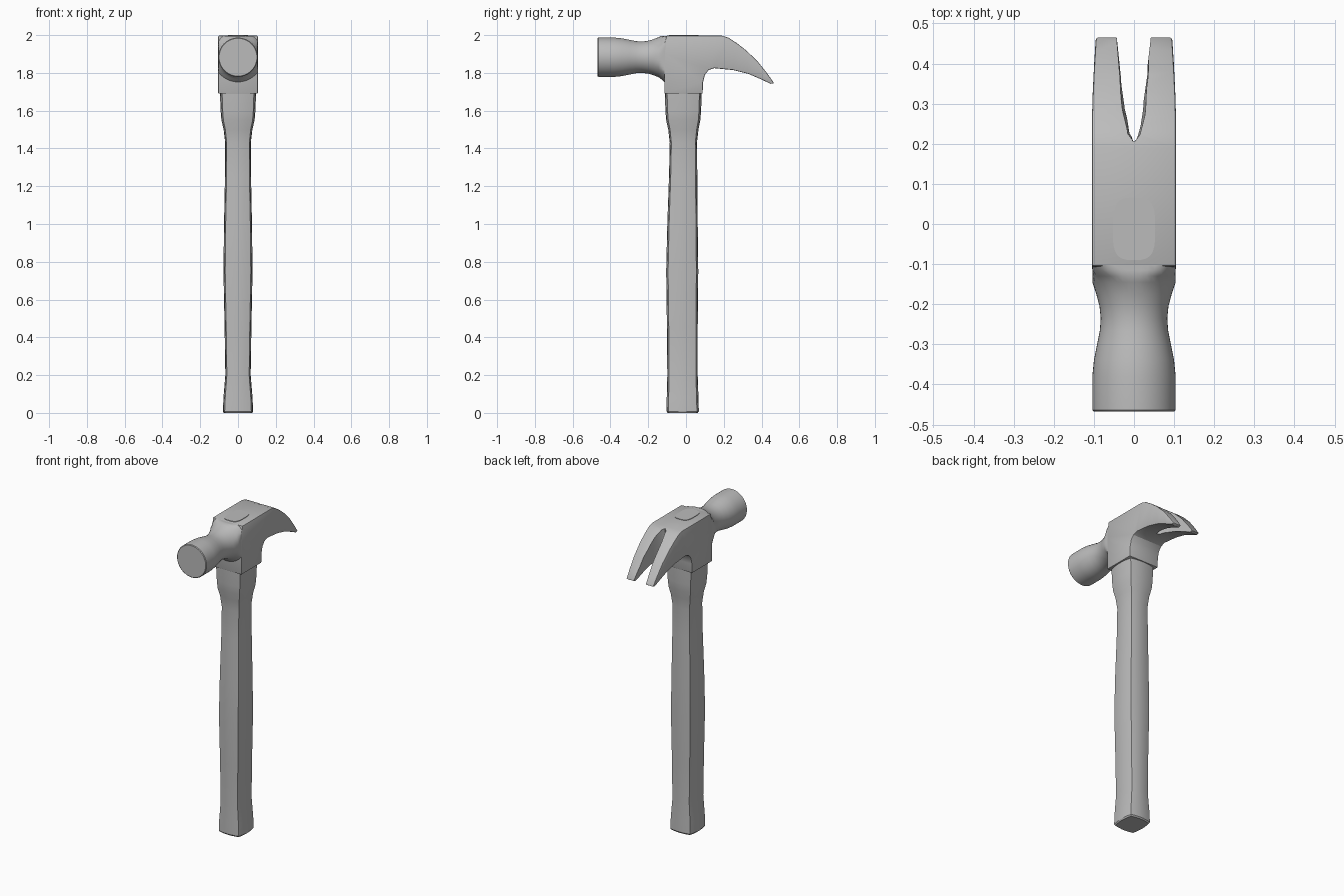
import bpy
import bmesh
import math

cube = bpy.data.objects.get("Cube")
if cube:
    bpy.data.objects.remove(cube, do_unlink=True)

GREY = (0.5, 0.5, 0.5, 1)
grey = bpy.data.materials.new("plain grey")
grey.use_nodes = True
grey.diffuse_color = GREY
grey.node_tree.nodes["Principled BSDF"].inputs["Base Color"].default_value = GREY


def loft(name, rings):
    """Skin closed rings of points and cap both ends."""
    bm = bmesh.new()
    loops = [[bm.verts.new(p) for p in ring] for ring in rings]
    for a, b in zip(loops, loops[1:]):
        for i in range(len(a)):
            j = (i + 1) % len(a)
            bm.faces.new((a[i], a[j], b[j], b[i]))
    bm.faces.new(loops[0])
    bm.faces.new(loops[-1])
    bmesh.ops.recalc_face_normals(bm, faces=bm.faces)
    mesh = bpy.data.meshes.new(name)
    bm.to_mesh(mesh)
    bm.free()
    obj = bpy.data.objects.new(name, mesh)
    obj.data.materials.append(grey)
    bpy.context.collection.objects.link(obj)
    return obj


def select(obj):
    bpy.ops.object.select_all(action="DESELECT")
    obj.select_set(True)
    bpy.context.view_layer.objects.active = obj


def smooth(obj, degrees=30):
    select(obj)
    bpy.ops.object.shade_smooth_by_angle(angle=math.radians(degrees))


# Handle: bulged square section, swelling at the grip and under the head
side = [(0.88, -0.88), (0.96, -0.55), (1, -0.15), (1, 0.15), (0.96, 0.55)]
section = []
for turn in range(4):
    section += side
    side = [(-y, x) for x, y in side]
stations = [  # height, half width, back y, front y
    (0, 0.075, 0.062, -0.097), (0.008, 0.08, 0.068, -0.103),
    (0.08, 0.077, 0.066, -0.102), (0.2, 0.067, 0.062, -0.099),
    (0.45, 0.071, 0.062, -0.101), (0.75, 0.077, 0.065, -0.105),
    (1.0, 0.074, 0.062, -0.099), (1.25, 0.069, 0.06, -0.09),
    (1.43, 0.068, 0.058, -0.086), (1.5, 0.076, 0.066, -0.094),
    (1.55, 0.088, 0.076, -0.105), (1.6, 0.092, 0.08, -0.109),
    (1.7, 0.096, 0.083, -0.112),
]
handle = loft("handle", [
    [(x * w, (back + front) / 2 + y * (back - front) / 2, z) for x, y in section]
    for z, w, back, front in stations])
smooth(handle)

# Head body and claw: side profile, narrowing toward the claw tips
TOP = 1.997
profile = [
    (-0.115, 1.69), (-0.115, 1.9), (-0.105, TOP), (0.19, TOP), (0.225, 1.986),
    (0.27, 1.957), (0.32, 1.918), (0.38, 1.86), (0.43, 1.797), (0.467, 1.745),
    (0.448, 1.742), (0.4, 1.765), (0.33, 1.795), (0.25, 1.815), (0.15, 1.825),
    (0.12, 1.815), (0.1, 1.79), (0.09, 1.75), (0.088, 1.69),
]


def half_width(y):
    return 0.105 - 0.01 * max(0, (y - 0.25) / 0.217) ** 1.5


claw = loft("head_and_claw", [
    [(s * half_width(y), y, z) for y, z in profile] for s in (-1, 1)])

# Slot between the prongs, wider at the top
slot = [(0.002, 0.207, 0.001), (0.008, 0.225, 0.007), (0.018, 0.285, 0.012),
        (0.031, 0.37, 0.007), (0.046, 0.5, 0)]
rings = []
for z, flare in ((1.7, 0), (2.05, 1.3)):
    right = [(x + flare * extra, y, z) for x, y, extra in slot]
    rings.append(right + [(-x, y, h) for x, y, h in reversed(right)])
cutter = loft("slot_cutter", rings)
cutter.hide_render = True

bevel = claw.modifiers.new("soft edges", "BEVEL")
bevel.width = 0.005
bevel.segments = 2
bevel.limit_method = "ANGLE"
bevel.angle_limit = math.radians(45)
claw.modifiers.new("flat sides", "TRIANGULATE")
cut = claw.modifiers.new("slot", "BOOLEAN")
cut.object = cutter
cut.operation = "DIFFERENCE"
cut.solver = "EXACT"
select(claw)
for name in [m.name for m in claw.modifiers]:
    bpy.ops.object.modifier_apply(modifier=name)
bpy.data.objects.remove(cutter, do_unlink=True)
smooth(claw)

# Striking face and neck: turned shape, trimmed flush with the head body
AXIS_Z, SEGMENTS = 1.883, 48
turned = [(-0.468, 0.1), (-0.464, 0.104), (-0.38, 0.104), (-0.34, 0.1),
          (-0.3, 0.092), (-0.265, 0.085), (-0.235, 0.083), (-0.205, 0.086),
          (-0.175, 0.094), (-0.145, 0.106), (-0.13, 0.117), (-0.115, 0.131),
          (-0.1, 0.14)]
rings = []
for y, r in turned:
    ring = []
    for i in range(SEGMENTS):
        a = math.tau * i / SEGMENTS
        x = max(-0.104, min(0.104, r * math.cos(a)))
        ring.append((x, y, min(TOP - 0.001, AXIS_Z + r * math.sin(a))))
    rings.append(ring)
smooth(loft("striking_face_and_neck", rings))

# Handle end showing through the top of the head
rings = []
for z in (TOP - 0.003, 2.0):
    ring = []
    for i in range(32):
        c, s = math.cos(math.tau * i / 32), math.sin(math.tau * i / 32)
        ring.append((math.copysign(0.053 * abs(c) ** 0.6, c),
                     -0.012 + math.copysign(0.078 * abs(s) ** 0.6, s), z))
    rings.append(ring)
smooth(loft("handle_end", rings))
